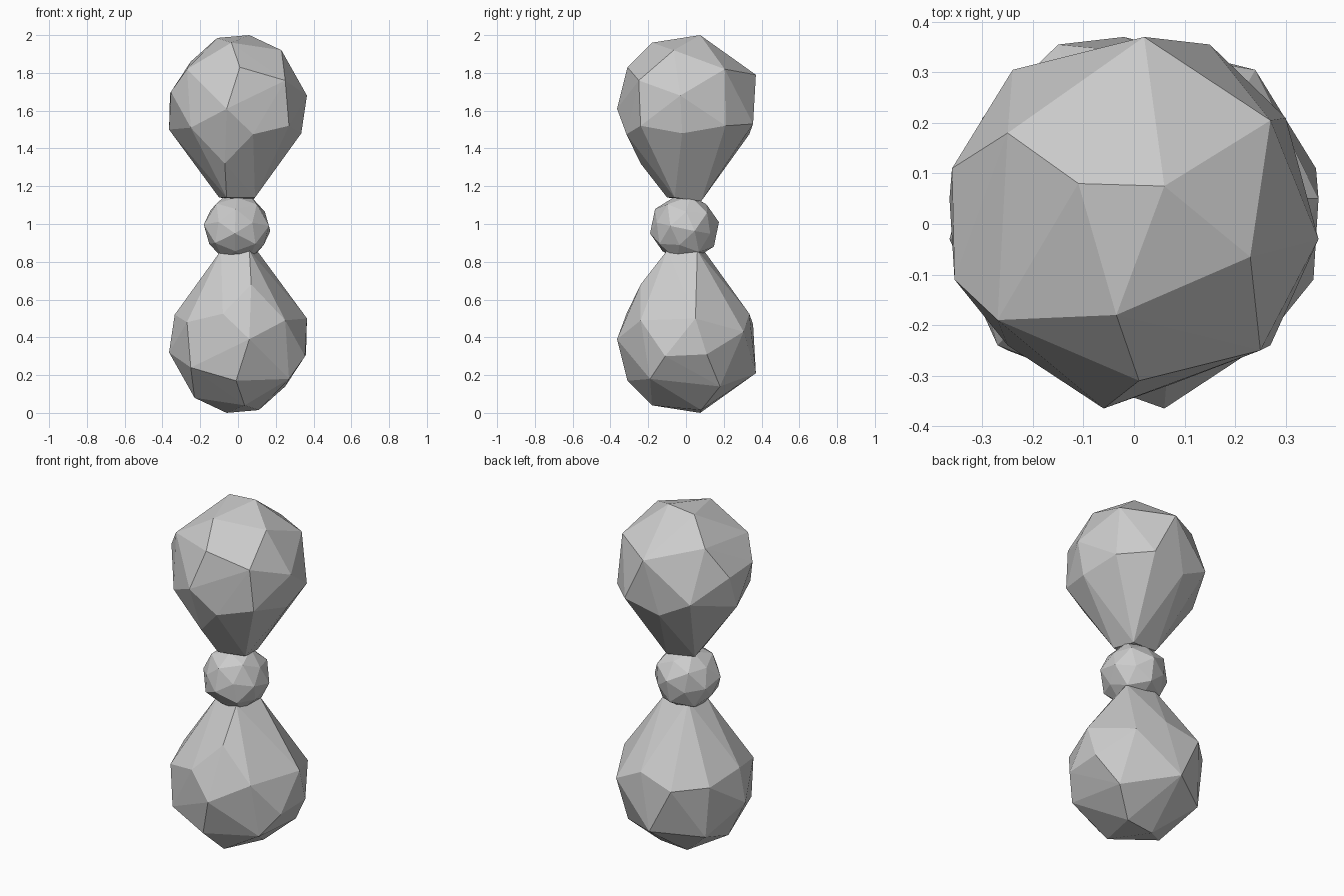
import bpy, bmesh
from mathutils import Vector, Matrix

if "Cube" in bpy.data.objects:
    bpy.data.objects.remove(bpy.data.objects["Cube"])


def hull_object(name, points):
    """Faceted stone: convex hull around a handful of corner points."""
    bm = bmesh.new()
    for p in points:
        bm.verts.new(p)
    bmesh.ops.convex_hull(bm, input=bm.verts[:])
    loose = [v for v in bm.verts if not v.link_faces]
    bmesh.ops.delete(bm, geom=loose, context='VERTS')
    bmesh.ops.recalc_face_normals(bm, faces=bm.faces[:])
    mesh = bpy.data.meshes.new(name)
    bm.to_mesh(mesh)
    bm.free()
    ob = bpy.data.objects.new(name, mesh)
    bpy.context.collection.objects.link(ob)
    return ob


# Upper drop: crown, shoulder, belly and neck corners
crown = [(.06, .075, 2.0), (-.11, .08, 1.985), (-.035, -.18, 1.96), (.23, -.065, 1.92)]
shoulder = [(.02, .37, 1.79), (-.25, .18, 1.86), (.27, .205, 1.82),
            (.01, -.31, 1.83), (-.27, -.19, 1.82), (.25, -.25, 1.76)]
belly = [(.365, -.03, 1.68), (-.36, .11, 1.69), (-.355, -.11, 1.70), (-.06, -.365, 1.61),
         (-.24, .305, 1.57), (.15, .355, 1.53), (.30, .21, 1.52), (.335, -.02, 1.48),
         (.27, -.24, 1.52), (.08, -.315, 1.475), (-.25, -.24, 1.51), (-.365, .05, 1.50),
         (-.06, .335, 1.475)]
neck = [(-.07, -.24, 1.32), (.07, .08, 1.12), (-.10, .06, 1.14),
        (.09, -.06, 1.14), (-.06, -.10, 1.14)]
drop = crown + shoulder + belly + neck
hull_object("upper_drop", drop)

# Lower drop: the same stone turned half way round the y axis
hull_object("lower_drop", [(-x, y, 2 - z) for x, y, z in drop])

# Middle bead: dodecahedron corners with slightly raised face centres
bm = bmesh.new()
bmesh.ops.create_icosphere(bm, subdivisions=1, radius=1)
raised = [v.co * 0.92 for v in bm.verts]
corners = [f.calc_center_median().normalized() for f in bm.faces]
bm.free()
turn = Matrix.Rotation(0.35, 3, 'X') @ Matrix.Rotation(0.25, 3, 'Z')
centre = Vector((-.005, -.008, .98))
hull_object("middle_bead", [centre + turn @ p * 0.185 for p in raised + corners])
